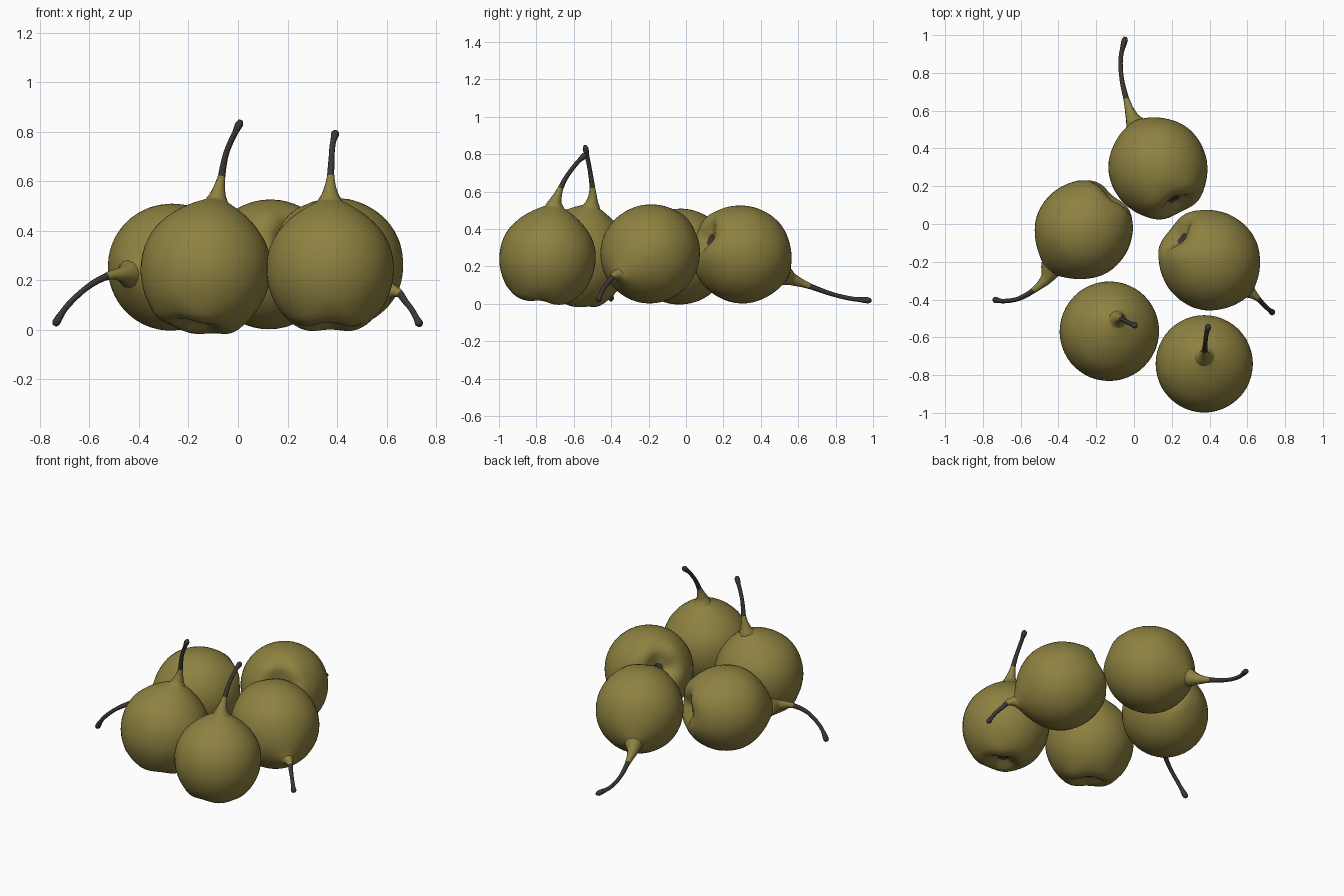
import bpy, bmesh, math
from mathutils import Vector

if "Cube" in bpy.data.objects:
    bpy.data.objects.remove(bpy.data.objects["Cube"])


def material(name, rgb):
    m = bpy.data.materials.new(name)
    m.diffuse_color = (*rgb, 1)
    m.use_nodes = True
    m.node_tree.nodes["Principled BSDF"].inputs["Base Color"].default_value = m.diffuse_color
    return m


OLIVE = material("olive skin", (0.27, 0.22, 0.052))
BROWN = material("dark stem", (0.045, 0.038, 0.034))


def smooth_points(pts, steps):
    """Catmull-Rom interpolation of a list of tuples."""
    p = [Vector(q) for q in pts]
    p = [p[0] * 2 - p[1]] + p + [p[-1] * 2 - p[-2]]
    out = []
    for i in range(1, len(p) - 2):
        a, b, c, d = p[i - 1:i + 3]
        for k in range(steps):
            t = k / steps
            out.append(0.5 * (2 * b + (c - a) * t + (2 * a - 5 * b + 4 * c - d) * t ** 2
                              + (3 * b - a - 3 * c + d) * t ** 3))
    return out + [p[-2]]


def skin_rings(name, rings, mat_rule):
    """Join rings of points into a closed tube; mat_rule(ring index) picks the colour."""
    bm = bmesh.new()
    loops = [[bm.verts.new(v) for v in ring] for ring in rings]
    n = len(loops[0])
    for i in range(len(loops) - 1):
        for j in range(n):
            k = (j + 1) % n
            f = bm.faces.new((loops[i][j], loops[i][k], loops[i + 1][k], loops[i + 1][j]))
            f.material_index = mat_rule(i)
    for loop, i in ((loops[0][::-1], 0), (loops[-1], len(loops) - 2)):
        bm.faces.new(loop).material_index = mat_rule(i)
    bmesh.ops.recalc_face_normals(bm, faces=bm.faces)
    for f in bm.faces:
        f.smooth = True
    me = bpy.data.meshes.new(name)
    bm.to_mesh(me)
    bm.free()
    me.materials.append(OLIVE)
    me.materials.append(BROWN)
    ob = bpy.data.objects.new(name, me)
    bpy.context.collection.objects.link(ob)


# Fruit half section: (distance along the axis, radius)
PROFILE = [(-0.198, 0.004), (-0.203, 0.022), (-0.222, 0.06), (-0.241, 0.105), (-0.225, 0.158),
           (-0.16, 0.214), (-0.08, 0.25), (0, 0.26), (0.07, 0.251), (0.13, 0.226),
           (0.18, 0.187), (0.22, 0.143), (0.25, 0.098), (0.272, 0.058), (0.288, 0.03)]


def fruit(name, centre, axis, scale):
    q = axis.to_track_quat('Z', 'Y')
    rings = []
    for t, r in [v[:2] for v in smooth_points([(t, r, 0) for t, r in PROFILE], 3)]:
        ring = []
        for j in range(48):
            a = math.tau * j / 48
            # faint lobes around the blossom end
            tt = t + (0.005 * math.cos(4 * a) * min(1, r / 0.1) if t < -0.2 else 0)
            ring.append(centre + q @ Vector((r * math.cos(a), r * math.sin(a), tt)) * scale)
        rings.append(ring)
    skin_rings(name, rings, lambda i: 1 if i < 4 else 0)


def stem(name, centre, axis, path):
    # fleshy root, slim shaft and a small knob at the tip
    pts = [centre + axis * 0.255] + [Vector(p) for p in path]
    line = smooth_points(pts, 8)
    n = len(line) - 1
    radii = [(0, 0.062), (0.06, 0.05), (0.14, 0.033), (0.25, 0.021), (0.36, 0.0145),
             (0.6, 0.0115), (0.86, 0.012), (0.94, 0.0165), (0.985, 0.016), (1, 0.009)]
    length = [0]
    for i in range(n):
        length.append(length[-1] + (line[i + 1] - line[i]).length)
    rings, fracs = [], []
    for i, p in enumerate(line):
        f = length[i] / length[-1]
        fracs.append(f)
        for (f0, r0), (f1, r1) in zip(radii, radii[1:]):
            if f0 <= f <= f1:
                r = r0 + (r1 - r0) * (f - f0) / (f1 - f0)
                break
        q = (line[min(i + 1, n)] - line[max(i - 1, 0)]).to_track_quat('Z', 'Y')
        rings.append([p + q @ Vector((r * math.cos(math.tau * j / 12),
                                      r * math.sin(math.tau * j / 12), 0)) for j in range(12)])
    skin_rings(name, rings, lambda i: 0 if fracs[i] < 0.33 else 1)


# name: centre, axis towards the stem, size, stem path
PEARS = {
    "front_left": ((-0.13, -0.567, 0.247), (0.045, 0.06, 0.27), 1.01,
                   [(-0.083, -0.503, 0.535), (-0.068, -0.50, 0.61),
                    (-0.045, -0.515, 0.72), (0.012, -0.54, 0.845)]),
    "front_right": ((0.372, -0.74, 0.247), (0.0, 0.04, 0.29), 0.99,
                    [(0.372, -0.695, 0.555), (0.376, -0.65, 0.66),
                     (0.382, -0.59, 0.745), (0.395, -0.535, 0.80)]),
    "right": ((0.405, -0.195, 0.265), (0.225, -0.18, -0.13), 1.01,
              [(0.645, -0.385, 0.15), (0.675, -0.415, 0.115),
               (0.705, -0.445, 0.075), (0.737, -0.472, 0.015)]),
    "back": ((0.125, 0.302, 0.262), (-0.125, 0.245, -0.12), 1.0,
             [(-0.012, 0.57, 0.13), (-0.04, 0.66, 0.095), (-0.065, 0.77, 0.055),
              (-0.07, 0.88, 0.028), (-0.045, 0.99, 0.017)]),
    "left": ((-0.27, -0.035, 0.252), (-0.19, -0.225, -0.03), 0.985,
             [(-0.465, -0.29, 0.225), (-0.53, -0.35, 0.215), (-0.61, -0.395, 0.17),
              (-0.69, -0.408, 0.095), (-0.742, -0.40, 0.017)]),
}

for name, (centre, axis, scale, path) in PEARS.items():
    c, a = Vector(centre), Vector(axis).normalized()
    fruit(name + "_pear", c, a, scale)
    stem(name + "_stem", c, a, path)
